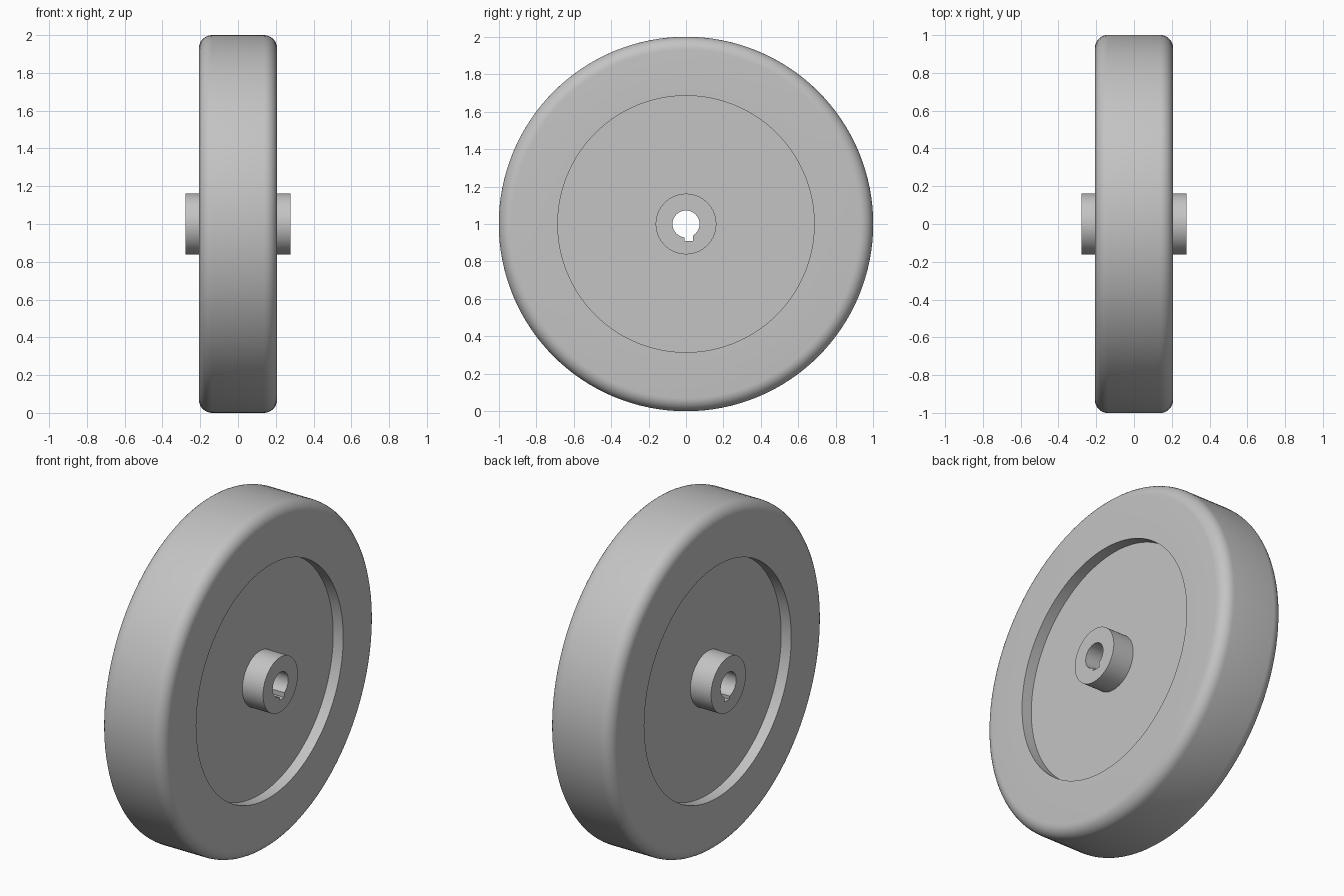
import bpy, bmesh
from math import sin, cos, pi, radians
from mathutils import Matrix, Vector

old = bpy.data.objects.get("Cube")
if old:
    bpy.data.objects.remove(old, do_unlink=True)

grey = bpy.data.materials.new("light grey")
grey.use_nodes = True
colour = (0.55, 0.55, 0.55, 1)
grey.diffuse_color = colour
grey.node_tree.nodes["Principled BSDF"].inputs["Base Color"].default_value = colour

SEGMENTS = 128
CENTRE = Vector((0, 0, 1))

# Half widths along the axle, and radii
RIM_W, WEB_W, HUB_W = 0.207, 0.142, 0.277
TREAD_R, RECESS_R, HUB_R, BORE_R = 1.0, 0.685, 0.162, 0.072
FILLET = 0.07


def lathe(name, profiles, closed=False):
    """Revolve lists of (x, radius) points around the axle."""
    bm = bmesh.new()
    for points in profiles:
        verts = [bm.verts.new((x, 0, 1 + r)) for x, r in points]
        edges = [bm.edges.new(pair) for pair in zip(verts, verts[1:])]
        if closed:
            edges.append(bm.edges.new((verts[-1], verts[0])))
        bmesh.ops.spin(bm, geom=verts + edges, cent=CENTRE, axis=(1, 0, 0),
                       angle=2 * pi, steps=SEGMENTS, use_merge=True)
    bmesh.ops.remove_doubles(bm, verts=bm.verts[:], dist=0.0001)
    bmesh.ops.recalc_face_normals(bm, faces=bm.faces[:])
    # Make open discs and rims face away from the middle of the wheel
    if not closed:
        for f in bm.faces:
            c = f.calc_center_median()
            if abs(f.normal.x) > 0.9 and f.normal.x * c.x < 0:
                f.normal_flip()
    mesh = bpy.data.meshes.new(name)
    bm.to_mesh(mesh)
    bm.free()
    mesh.materials.append(grey)
    obj = bpy.data.objects.new(name, mesh)
    bpy.context.collection.objects.link(obj)
    return obj


def select(obj):
    bpy.ops.object.select_all(action='DESELECT')
    obj.select_set(True)
    bpy.context.view_layer.objects.active = obj


# Rim: recess wall, side face and rounded tread shoulder, mirrored across
half = [(WEB_W, RECESS_R), (RIM_W, RECESS_R)]
for i in range(9):
    a = i / 8 * pi / 2
    half.append((RIM_W - FILLET + FILLET * cos(a), TREAD_R - FILLET + FILLET * sin(a)))
rim = lathe("rim", [half + [(-x, r) for x, r in reversed(half)]])

# Web: a disc on each side, set in from the rim
web = lathe("web", [[(s * WEB_W, HUB_R), (s * WEB_W, RECESS_R)] for s in (-1, 1)])

# Hub: a bored sleeve with a keyway cut along the bottom of the bore
hub = lathe("hub", [[(-HUB_W, BORE_R), (-HUB_W, HUB_R), (HUB_W, HUB_R), (HUB_W, BORE_R)]],
            closed=True)
bpy.ops.mesh.primitive_cube_add(size=1, location=(0, 0.014, 0.95))
key = bpy.context.object
key.name = "keyway_cutter"
key.scale = (1, 0.046, 0.08)
key.hide_render = True
cut = hub.modifiers.new("keyway", 'BOOLEAN')
cut.operation, cut.solver, cut.object = 'DIFFERENCE', 'EXACT', key
select(hub)
bpy.ops.object.modifier_apply(modifier=cut.name)
bpy.data.objects.remove(key, do_unlink=True)

for part in (rim, web, hub):
    select(part)
    bpy.ops.object.shade_smooth_by_angle(angle=radians(30))
